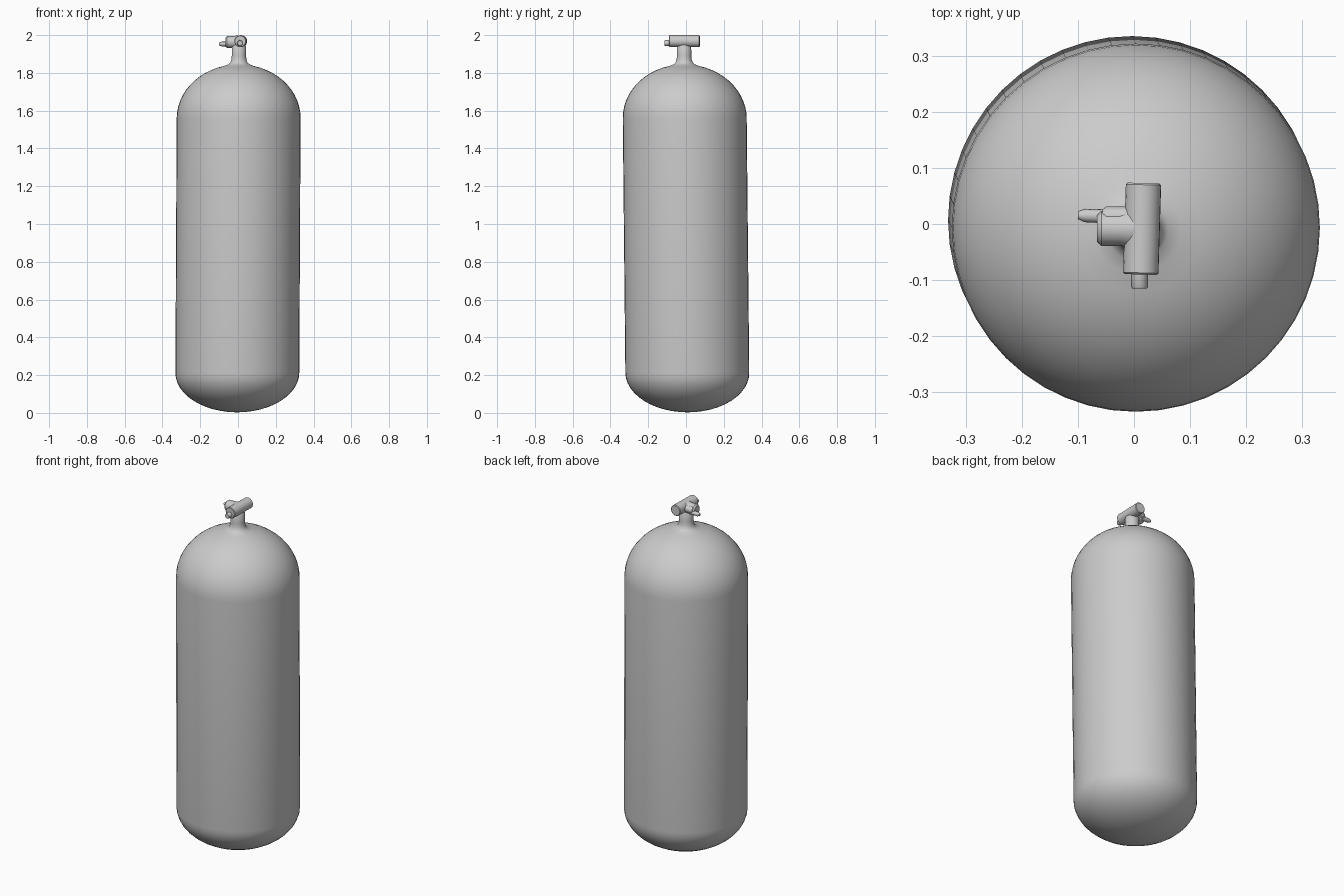
import bpy, bmesh, math
from mathutils import Vector

if "Cube" in bpy.data.objects:
    bpy.data.objects.remove(bpy.data.objects["Cube"])


def finish(name, bm, angle=40):
    bmesh.ops.recalc_face_normals(bm, faces=bm.faces)
    me = bpy.data.meshes.new(name)
    bm.to_mesh(me)
    bm.free()
    ob = bpy.data.objects.new(name, me)
    bpy.context.collection.objects.link(ob)
    bpy.ops.object.select_all(action='DESELECT')
    ob.select_set(True)
    bpy.context.view_layer.objects.active = ob
    bpy.ops.object.shade_smooth_by_angle(angle=math.radians(angle))
    return ob


def lathe(name, profile, start=(0, 0, 0), axis=(0, 0, 1), seg=24, angle=40):
    """Revolve (radius, distance) pairs around an axis; ends are capped."""
    bm = bmesh.new()
    start = Vector(start)
    rot = Vector((0, 0, 1)).rotation_difference(Vector(axis).normalized())
    rings = []
    for r, h in profile:
        ring = []
        for i in range(seg):
            a = 2 * math.pi * i / seg
            ring.append(bm.verts.new(start + rot @ Vector((r * math.cos(a), r * math.sin(a), h))))
        rings.append(ring)
    for lo, hi in zip(rings, rings[1:]):
        for i in range(seg):
            j = (i + 1) % seg
            bm.faces.new((lo[i], lo[j], hi[j], hi[i]))
    bm.faces.new(rings[0])
    bm.faces.new(rings[-1])
    return finish(name, bm, angle)


# Tank: elliptical base, straight wall, dome, filleted neck
R = 0.328
steps = 12
profile = [(R * math.sin(t), 0.213 - 0.21 * math.cos(t))
           for t in (math.pi / 2 * i / steps for i in range(steps + 1))]
profile[0] = (0.005, 0.003)
dome_end = math.acos(0.24)
profile += [(R * math.cos(t), 1.56 + 0.285 * math.sin(t))
            for t in (dome_end * i / steps for i in range(steps + 1))]
profile += [(0.056, 1.845), (0.046, 1.854), (0.040, 1.87), (0.038, 1.89), (0.038, 1.94), (0.03, 1.952)]
tank = lathe("tank_body", profile, seg=48)
# The tank leans very slightly
for v in tank.data.vertices:
    v.co.x += 0.005 * (v.co.z - 0.9)
    v.co.y -= 0.010 * (v.co.z - 0.9)

# Crossbar of the valve, with softened ends
lathe("valve_bar", [(0.028, 0), (0.0315, 0.003), (0.0315, 0.160), (0.028, 0.163)],
      (0.012, -0.09, 1.968), (0.005, 0.163, 0))

# Small stem at the front of the bar
lathe("valve_stem", [(0.015, 0), (0.015, 0.030), (0.013, 0.033)],
      (0.010, -0.082, 1.958), (0, -1, 0), seg=12)

# Side outlet flaring into the bar
lathe("outlet_boss", [(0.034, 0), (0.034, 0.02), (0.031, 0.035), (0.031, 0.068), (0.024, 0.076)],
      (0.010, -0.008, 1.963), (-1, 0, 0), seg=20)

# Rounded lug beside the outlet
lathe("outlet_lug", [(0.019, 0), (0.019, 0.05), (0.014, 0.056)],
      (0.0, 0.012, 1.966), (-1, 0, 0), seg=16)

# Nozzle with a flattened tip
nozzle = lathe("outlet_nozzle", [(0.014, 0), (0.012, 0.025), (0.012, 0.045), (0.007, 0.057)],
               (-0.043, 0.013, 1.953), (-1, 0.05, 0), seg=12)
